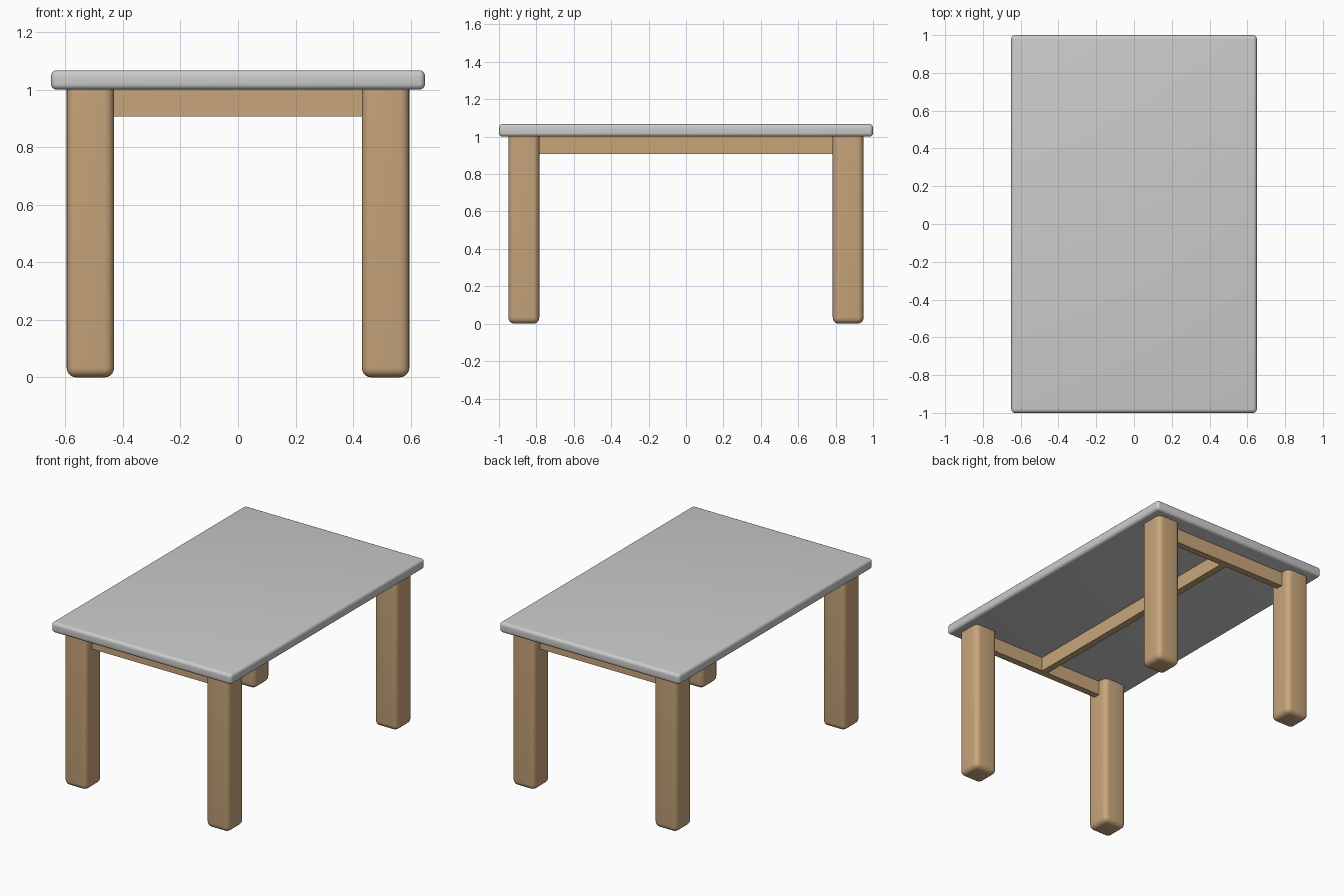
import bpy, bmesh, math

if "Cube" in bpy.data.objects:
    bpy.data.objects.remove(bpy.data.objects["Cube"])

wood = bpy.data.materials.new("wood")
wood.diffuse_color = (0.58, 0.38, 0.20, 1)
wood.use_nodes = True
wood.node_tree.nodes["Principled BSDF"].inputs["Base Color"].default_value = wood.diffuse_color


def box(name, lo, hi, bevel=0.0, material=None, open_top=False):
    """Axis-aligned box, optionally with rounded edges (top rim kept sharp if open_top)."""
    bm = bmesh.new()
    bmesh.ops.create_cube(bm, size=1)
    for v in bm.verts:
        v.co = [l + (c + 0.5) * (h - l) for c, l, h in zip(v.co, lo, hi)]
    if bevel:
        edges = [e for e in bm.edges
                 if not (open_top and all(abs(v.co.z - hi[2]) < 1e-5 for v in e.verts))]
        bmesh.ops.bevel(bm, geom=edges, offset=bevel, segments=5,
                        profile=0.5, affect='EDGES', clamp_overlap=True)
    mesh = bpy.data.meshes.new(name)
    bm.to_mesh(mesh)
    bm.free()
    obj = bpy.data.objects.new(name, mesh)
    bpy.context.collection.objects.link(obj)
    if material:
        mesh.materials.append(material)
    if bevel:
        bpy.ops.object.select_all(action='DESELECT')
        obj.select_set(True)
        bpy.context.view_layer.objects.active = obj
        bpy.ops.object.shade_smooth_by_angle(angle=math.radians(35))
    return obj


# Table top
box("table_top", (-0.65, -1, 1.0), (0.65, 1, 1.067), 0.02)

# Four legs and the end rails between them
cx, cy, half = 0.513, 0.867, 0.0825
for sy, end in ((-1, "front"), (1, "back")):
    for sx, side in ((-1, "left"), (1, "right")):
        x, y = sx * cx, sy * cy
        box(f"{end}_{side}_leg", (x - half, y - half, 0), (x + half, y + half, 1.0),
            0.033, wood, open_top=True)
    y = sy * cy
    box(f"{end}_rail", (-0.45, y - 0.022, 0.907), (0.45, y + 0.022, 1.0), 0, wood)

# Long centre beam joining the end rails
box("centre_beam", (-0.022, -cy + 0.022, 0.907), (0.022, cy - 0.022, 1.0), 0, wood)
